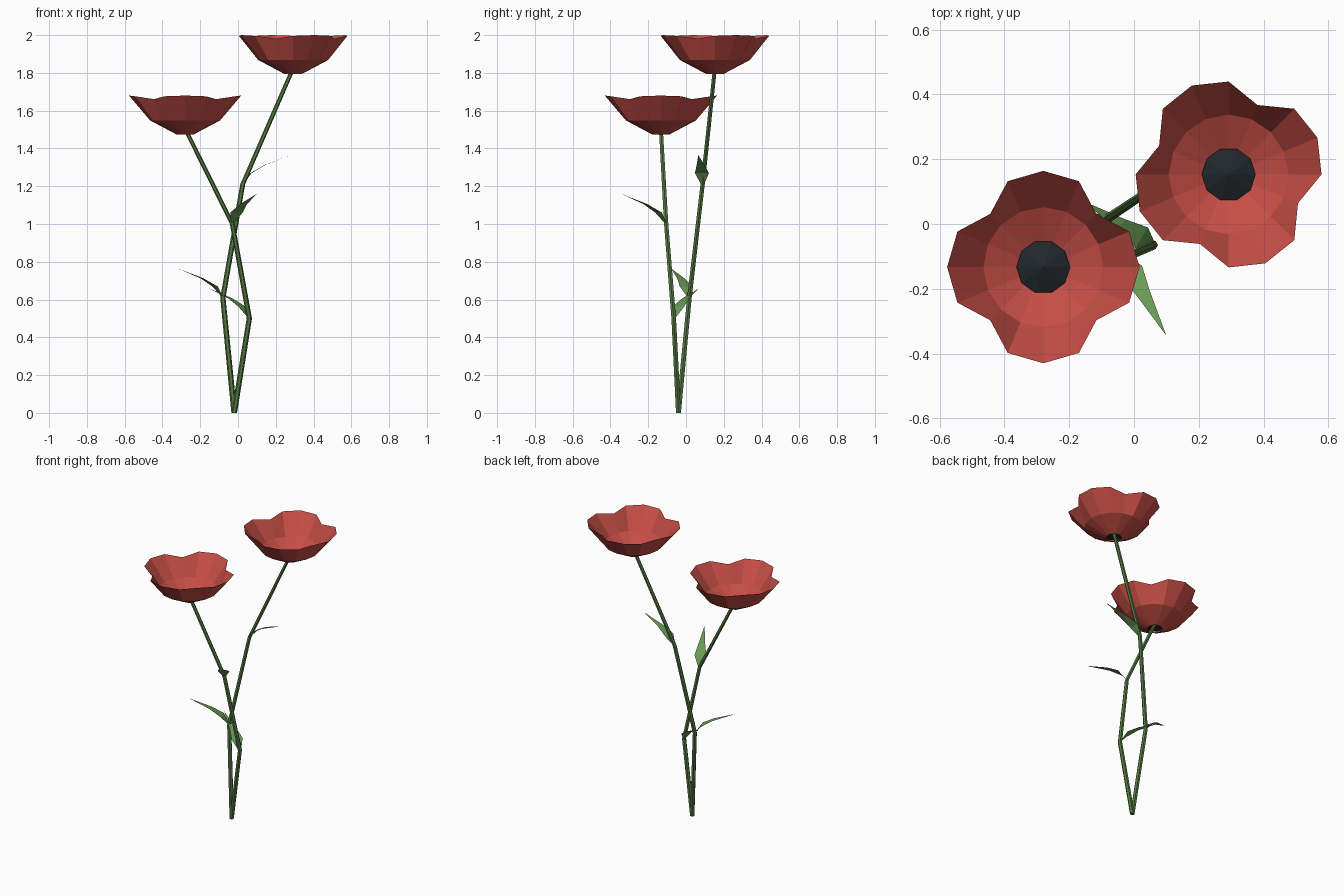
import bpy
from math import cos, sin, pi, atan2
from mathutils import Vector

if "Cube" in bpy.data.objects:
    bpy.data.objects.remove(bpy.data.objects["Cube"])


def material(name, rgb):
    m = bpy.data.materials.new(name)
    m.diffuse_color = (*rgb, 1)
    m.use_nodes = True
    m.node_tree.nodes["Principled BSDF"].inputs["Base Color"].default_value = m.diffuse_color
    return m


RED = material("petal_red", (0.56, 0.075, 0.06))
BLACK = material("center_black", (0.015, 0.02, 0.025))
STEM = material("stem_green", (0.09, 0.19, 0.055))
LEAF = material("leaf_green", (0.14, 0.32, 0.09))


def make(name, verts, faces, mat):
    me = bpy.data.meshes.new(name)
    me.from_pydata(verts, [], faces)
    me.materials.append(mat)
    ob = bpy.data.objects.new(name, me)
    bpy.context.collection.objects.link(ob)
    return ob


def bridge(rings, n):
    return [(r * n + i, r * n + (i + 1) % n, (r + 1) * n + (i + 1) % n, (r + 1) * n + i)
            for r in range(rings - 1) for i in range(n)]


# Angular stem: horizontal rings along a bent path
def stem(name, path, n=6):
    verts = []
    for k, p in enumerate(path):
        r = 0.015 - 0.001 * k
        verts += [(p[0] + r * cos(2 * pi * i / n), p[1] + r * sin(2 * pi * i / n), p[2])
                  for i in range(n)]
    last = (len(path) - 1) * n
    caps = [tuple(reversed(range(n))), tuple(range(last, last + n))]
    make(name, verts, bridge(len(path), n) + caps, STEM)


# Pointed leaf curving outward from a stem bend to its tip
def leaf(name, base, tip):
    base, tip = Vector(base), Vector(tip)
    d = tip - base
    side = Vector((-d.y, d.x, 0)).normalized()
    verts = []
    for t, h, w in ((0, 0, 0.008), (0.17, 0.38, 0.037), (0.46, 0.66, 0.021)):
        p = base + Vector((d.x * t, d.y * t, d.z * h))
        verts += [p - side * w, p + side * w]
    verts.append(tip)
    make(name, verts, [(0, 2, 3, 1), (2, 4, 5, 3), (4, 6, 5)], LEAF)


# Four-lobed open bowl of petals with a dark cone in the middle
def flower(name, c, turn):
    n = 16
    rim = ((0.297, 0.205), (0.287, 0.201), (0.232, 0.186), (0.287, 0.201))
    verts = []
    for ring in range(3):
        for i in range(n):
            r, z = ((0.047, 0), (0.185, 0.073), rim[i % 4])[ring]
            a = turn + 2 * pi * i / n
            verts.append((c[0] + r * cos(a), c[1] + r * sin(a), c[2] + z))
    make(name + "_petals", verts, bridge(3, n), RED)
    m = 10
    ring = [(c[0] + 0.083 * cos(2 * pi * i / m), c[1] + 0.083 * sin(2 * pi * i / m), c[2] + 0.028)
            for i in range(m)]
    faces = [(i, (i + 1) % m, m) for i in range(m)] + [tuple(reversed(range(m)))]
    make(name + "_center", ring + [(c[0], c[1], c[2] + 0.065)], faces, BLACK)


# Short plant on the left, tall plant on the right: stem, two leaves, flower
plants = (
    ("short", [(-0.02, -0.04, 0), (0.06, -0.065, 0.5), (-0.03, -0.105, 1.0), (-0.28, -0.133, 1.475)],
     [(-0.155, 0.07, 0.66), (0.10, -0.345, 1.16)], 0),
    ("tall", [(-0.02, -0.04, 0), (-0.08, 0.018, 0.61), (0.025, 0.088, 1.21), (0.292, 0.153, 1.795)],
     [(-0.32, -0.08, 0.765), (0.28, 0.065, 1.365)], pi / 8),
)
for name, path, tips, turn in plants:
    top = path[-1]
    stem(name + "_stem", path[:-1] + [(top[0], top[1], top[2] + 0.03)])
    for i, tip in enumerate(tips):
        leaf(f"{name}_leaf_{i + 1}", path[i + 1], tip)
    flower(name + "_flower", top, turn)
